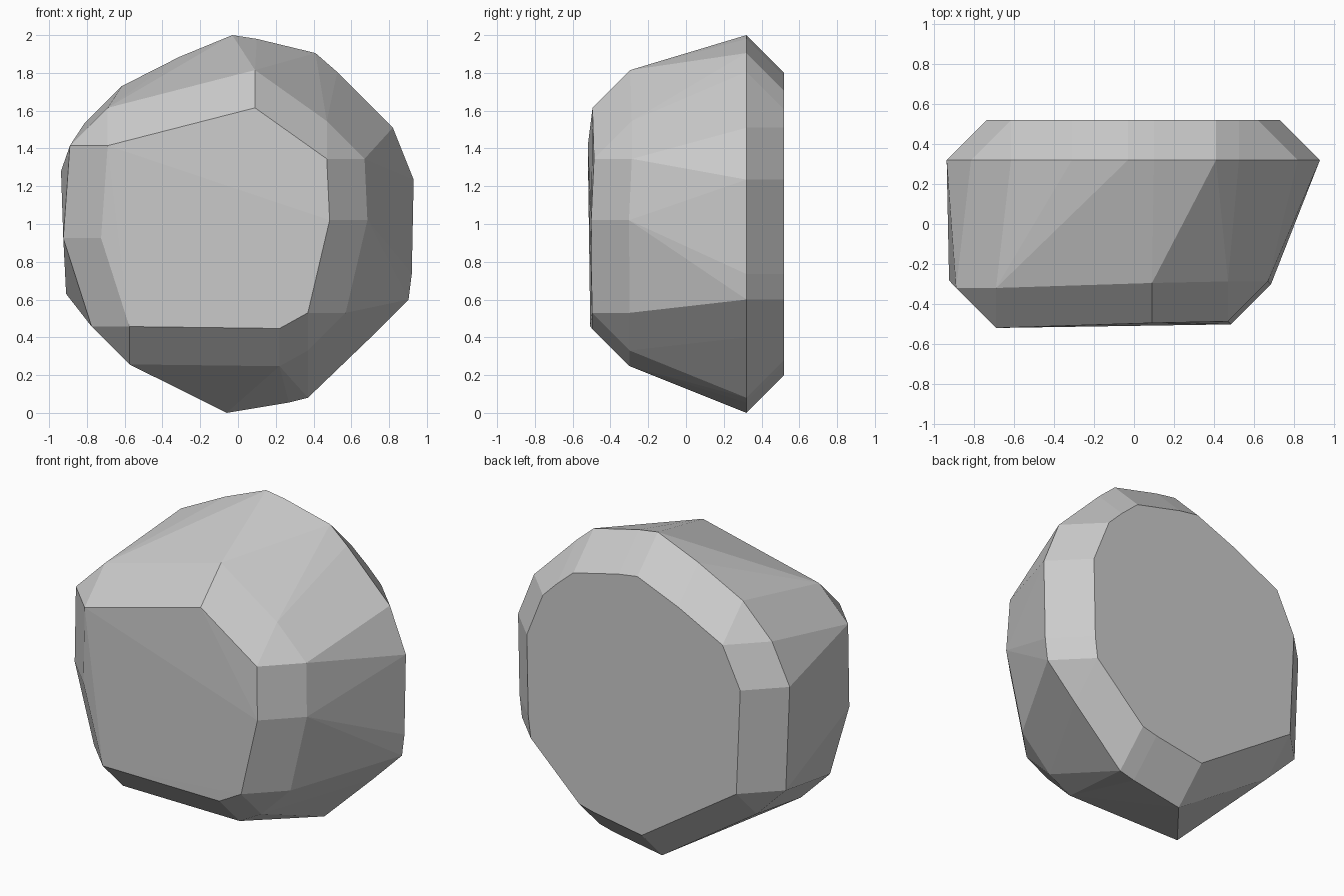
import bpy, bmesh
from mathutils import Vector

if "Cube" in bpy.data.objects:
    bpy.data.objects.remove(bpy.data.objects["Cube"])

R = 0.2  # chamfer size

# Core outline of the front (x, y, z) and of the back (x, z at y = BACK)
BACK = 0.32
front = [(0.09, -0.295, 1.615), (0.47, -0.287, 1.345), (0.485, -0.302, 1.02),
         (0.37, -0.298, 0.53), (0.22, -0.298, 0.447), (-0.575, -0.307, 0.457),
         (-0.725, -0.282, 0.925), (-0.69, -0.32, 1.415)]
back = [(-0.03, 1.80), (0.10, 1.78), (0.41, 1.705), (0.525, 1.605), (0.62, 1.51),
        (0.73, 1.235), (0.72, 0.735), (0.703, 0.60), (0.37, 0.28), (0.27, 0.255),
        (-0.06, 0.20), (-0.71, 0.63), (-0.737, 1.28), (-0.615, 1.53), (-0.31, 1.685)]
core = [Vector(p) for p in front] + [Vector((x, BACK, z)) for x, z in back]

# Rock: every core corner is widened along the six axes, then wrapped in a hull
bm = bmesh.new()
for p in core:
    for axis in range(3):
        for sign in (-1, 1):
            q = p.copy()
            q[axis] += sign * R
            bm.verts.new(q)
res = bmesh.ops.convex_hull(bm, input=bm.verts[:])
loose = [v for v in bm.verts if not v.link_faces]
bmesh.ops.delete(bm, geom=loose, context='VERTS')
bmesh.ops.dissolve_limit(bm, angle_limit=0.005, verts=bm.verts[:], edges=bm.edges[:])
bmesh.ops.recalc_face_normals(bm, faces=bm.faces[:])

mesh = bpy.data.meshes.new("rock")
bm.to_mesh(mesh)
bm.free()
rock = bpy.data.objects.new("rock", mesh)
bpy.context.collection.objects.link(rock)
